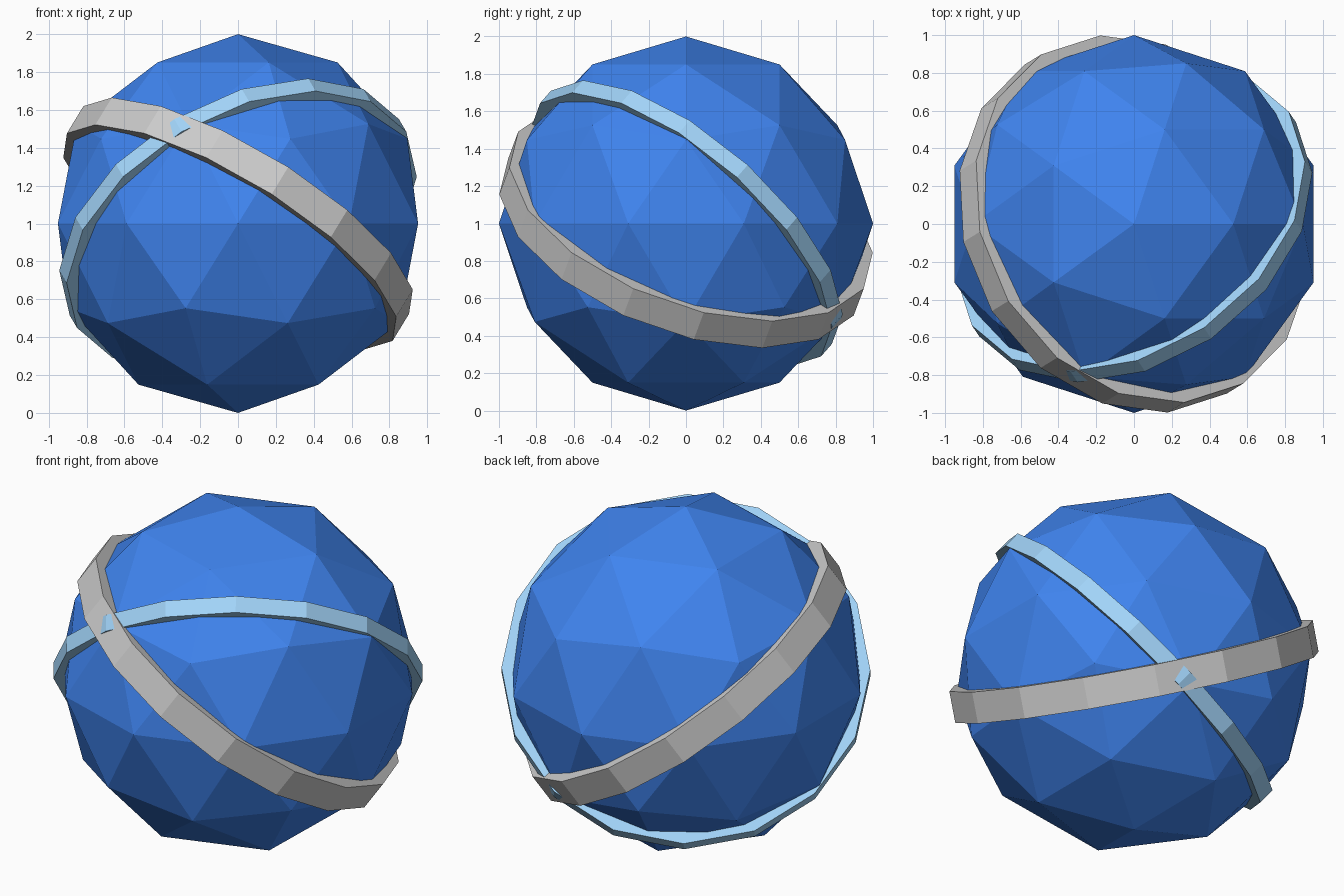
import bpy, bmesh
from math import radians, cos, sin, tau

if "Cube" in bpy.data.objects:
    bpy.data.objects.remove(bpy.data.objects["Cube"])

CENTRE = (0, 0, 1)


def paint(obj, name, rgb):
    mat = bpy.data.materials.new(name)
    mat.diffuse_color = (*rgb, 1)
    mat.use_nodes = True
    mat.node_tree.nodes["Principled BSDF"].inputs["Base Color"].default_value = mat.diffuse_color
    obj.data.materials.append(mat)


def band(name, outer, inner, half_width, tilt, turn, sides=16):
    """Flat hoop of rectangular section, tilted about y then turned about z."""
    section = [(outer, -half_width), (outer, half_width),
               (inner, half_width), (inner, -half_width)]
    bm = bmesh.new()
    loops = [[bm.verts.new((r * cos(tau * i / sides), r * sin(tau * i / sides), z))
              for r, z in section] for i in range(sides)]
    for i in range(sides):
        a, b = loops[i], loops[(i + 1) % sides]
        for k in range(4):
            m = (k + 1) % 4
            bm.faces.new((a[k], b[k], b[m], a[m]))
    bmesh.ops.recalc_face_normals(bm, faces=bm.faces)
    mesh = bpy.data.meshes.new(name)
    bm.to_mesh(mesh)
    bm.free()
    obj = bpy.data.objects.new(name, mesh)
    bpy.context.collection.objects.link(obj)
    obj.location = CENTRE
    obj.rotation_euler = (0, radians(tilt), radians(turn))
    return obj


# Faceted ball
bpy.ops.mesh.primitive_ico_sphere_add(subdivisions=2, radius=1, location=CENTRE)
ball = bpy.context.object
ball.name = "ball"
paint(ball, "blue", (0.05, 0.23, 0.86))

# Wide grey hoop
band("wide_band", 1.022, 0.92, 0.088, 35.5, 31.5)

# Narrow light blue hoop
narrow = band("narrow_band", 1.012, 0.92, 0.048, 46.4, 124)
paint(narrow, "light_blue", (0.36, 0.66, 0.95))
